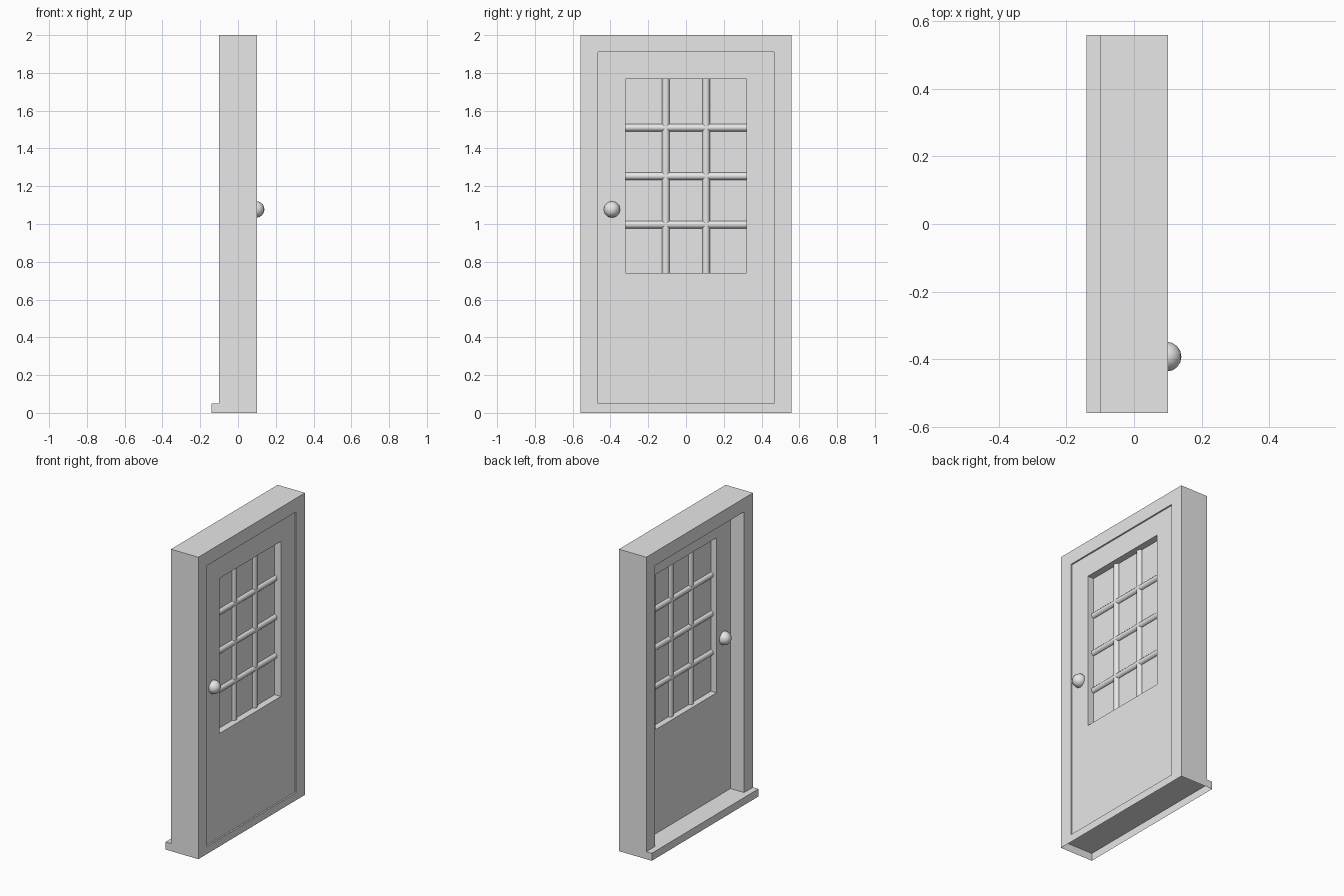
import bpy, bmesh, math
from mathutils import Matrix

cube = bpy.data.objects.get("Cube")
if cube:
    bpy.data.objects.remove(cube, do_unlink=True)

grey = bpy.data.materials.new("plain grey")
grey.use_nodes = True
grey.diffuse_color = (0.8, 0.8, 0.8, 1)
grey.node_tree.nodes["Principled BSDF"].inputs["Base Color"].default_value = (0.8, 0.8, 0.8, 1)

HALF, HEIGHT, SILL = 0.558, 2.0, 0.05       # frame outline and sill height
OPEN, OPEN_TOP = 0.466, 1.91                # doorway in the frame
PANE, PANE_LOW, PANE_TOP = 0.32, 0.74, 1.767  # window in the door
DOOR_BACK, DOOR_FRONT, GLASS = 0.0, 0.09, 0.043


def finish(name, bm, smooth=False):
    bmesh.ops.recalc_face_normals(bm, faces=bm.faces[:])
    mesh = bpy.data.meshes.new(name)
    bm.to_mesh(mesh)
    bm.free()
    mesh.materials.append(grey)
    for poly in mesh.polygons:
        poly.use_smooth = smooth and len(poly.vertices) < 5
    obj = bpy.data.objects.new(name, mesh)
    bpy.context.collection.objects.link(obj)
    return obj


def box(bm, x, y, z):
    """Add a box from three (low, high) ranges."""
    verts = bmesh.ops.create_cube(bm, size=1)["verts"]
    for v in verts:
        for axis, (low, high) in enumerate((x, y, z)):
            v.co[axis] = high if v.co[axis] > 0 else low
    return verts


def panel(bm, points, x0, x1):
    """Extrude a (y, z) outline from x0 to x1."""
    face = bm.faces.new([bm.verts.new((x0, y, z)) for y, z in points])
    new = bmesh.ops.extrude_face_region(bm, geom=[face], use_keep_orig=True)["geom"]
    moved = [g for g in new if isinstance(g, bmesh.types.BMVert)]
    bmesh.ops.translate(bm, verts=moved, vec=(x1 - x0, 0, 0))


# Frame: jambs and head as one arch profile
bm = bmesh.new()
right = [(-OPEN, OPEN_TOP), (-OPEN, SILL), (-HALF, SILL), (-HALF, HEIGHT)]
panel(bm, right + [(-y, z) for y, z in reversed(right)], -0.1, 0.1)
finish("door_frame", bm)

# Sill: hollow underneath
bm = bmesh.new()
box(bm, (-0.14, 0.1), (-HALF, HALF), (0, SILL))
bmesh.ops.delete(bm, geom=[f for f in bm.faces if f.calc_center_median().z < 0.001],
                 context='FACES_ONLY')
finish("sill", bm)

# Door leaf: stiles and rails around the window opening
bm = bmesh.new()
thick = (DOOR_BACK, DOOR_FRONT)
grid = bmesh.new()
ys = (-OPEN, -PANE, PANE, OPEN)
zs = (SILL, PANE_LOW, PANE_TOP, OPEN_TOP)
rows = [[bm.verts.new((DOOR_BACK, y, z)) for y in ys] for z in zs]
grid.free()
for i in range(3):
    for j in range(3):
        if (i, j) != (1, 1):
            bm.faces.new((rows[i][j], rows[i][j + 1], rows[i + 1][j + 1], rows[i + 1][j]))
new = bmesh.ops.extrude_face_region(bm, geom=bm.faces[:], use_keep_orig=True)["geom"]
bmesh.ops.translate(bm, verts=[g for g in new if isinstance(g, bmesh.types.BMVert)],
                    vec=(DOOR_FRONT - DOOR_BACK, 0, 0))
finish("door_leaf", bm)

# Window pane
bm = bmesh.new()
box(bm, (GLASS - 0.002, GLASS + 0.002), (-PANE, PANE), (PANE_LOW, PANE_TOP))
finish("window_pane", bm)


# Round glazing bars
def bar(name, y, z, length, upright):
    bm = bmesh.new()
    turn = Matrix() if upright else Matrix.Rotation(math.pi / 2, 4, 'X')
    bmesh.ops.create_cone(bm, cap_ends=True, segments=12, radius1=0.02, radius2=0.02,
                          depth=length, matrix=Matrix.Translation((GLASS, y, z)) @ turn)
    finish(name, bm, smooth=True)


tall = PANE_TOP - PANE_LOW
for i in (1, 2):
    bar(f"upright_bar_{i}", PANE * (2 * i / 3 - 1), PANE_LOW + tall / 2, tall, True)
for i in (1, 2, 3):
    bar(f"cross_bar_{i}", 0, PANE_LOW + tall * i / 4, 2 * PANE, False)

# Knobs on both faces of the door
for name, x in (("front_knob", 0.096), ("back_knob", -0.006)):
    bm = bmesh.new()
    bmesh.ops.create_uvsphere(bm, u_segments=12, v_segments=8, radius=0.044,
                              matrix=Matrix.Translation((x, -0.392, 1.077))
                              @ Matrix.Rotation(math.pi / 2, 4, 'Y'))
    finish(name, bm, smooth=True)
